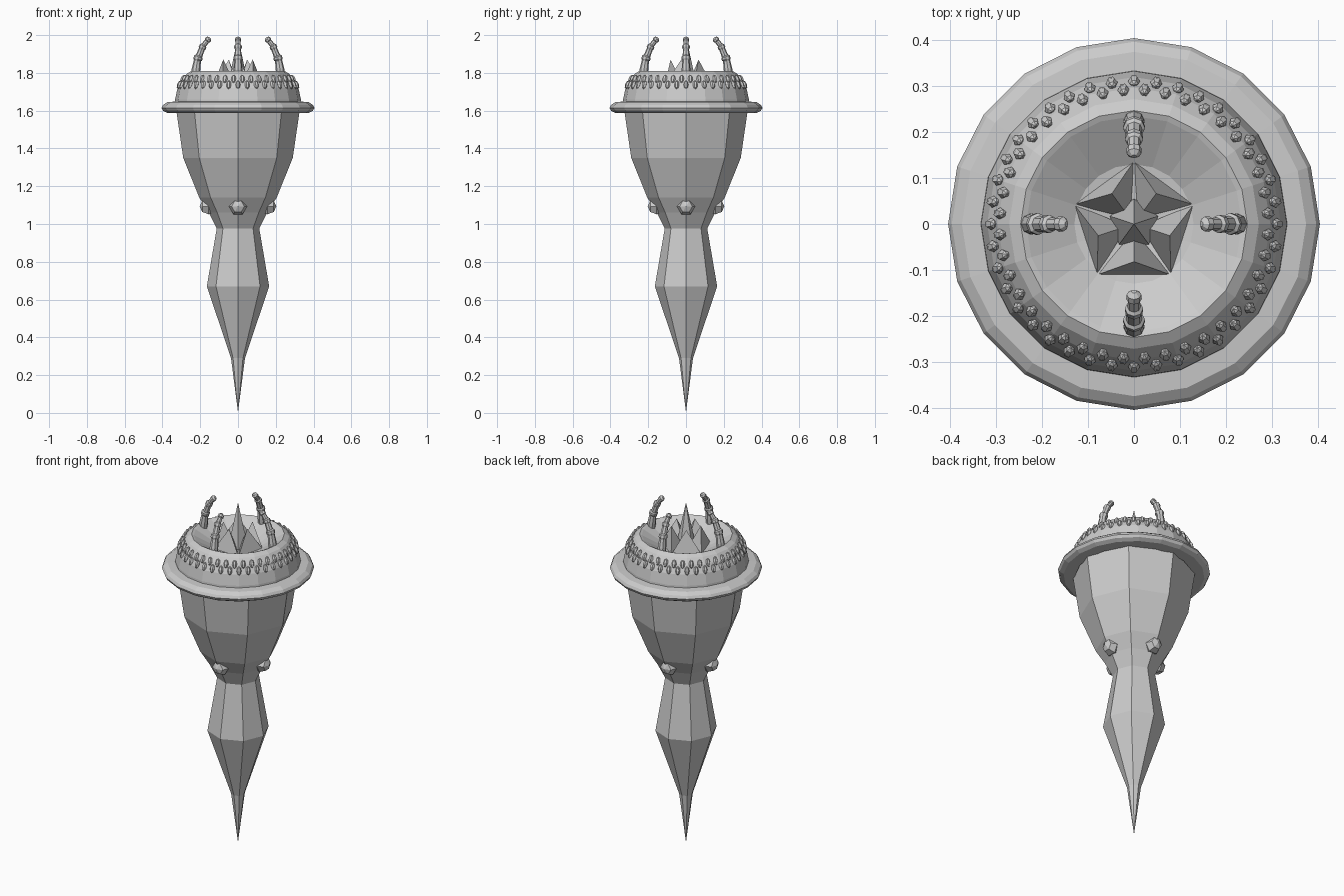
import bpy, bmesh
from math import pi, sin, cos
from mathutils import Vector, Matrix

if "Cube" in bpy.data.objects:
    bpy.data.objects.remove(bpy.data.objects["Cube"])


def finish(bm, name):
    bmesh.ops.recalc_face_normals(bm, faces=bm.faces)
    me = bpy.data.meshes.new(name)
    bm.to_mesh(me)
    bm.free()
    ob = bpy.data.objects.new(name, me)
    bpy.context.collection.objects.link(ob)
    return ob


def skin(bm, rings, closed=False):
    """Join rings of vertices; cap the ends unless the tube is closed."""
    n = len(rings[0])
    pairs = list(zip(rings, rings[1:])) + ([(rings[-1], rings[0])] if closed else [])
    for a, b in pairs:
        for i in range(n):
            j = (i + 1) % n
            bm.faces.new((a[i], a[j], b[j], b[i]))
    if not closed:
        bm.faces.new(rings[0])
        bm.faces.new(rings[-1])


def lathe(name, profile, sides, closed=False):
    bm = bmesh.new()
    rings = [[bm.verts.new((r * cos(2 * pi * i / sides), r * sin(2 * pi * i / sides), z))
              for i in range(sides)] for r, z in profile]
    skin(bm, rings, closed)
    return finish(bm, name)


# Faceted handle and cup: octagonal cross-section
lathe("lower_grip", [(.001, 0.01), (.037, .29), (.165, .67), (.112, .98)], 8)
lathe("upper_cup", [(.112, .975), (.155, 1.06), (.205, 1.14), (.29, 1.35), (.328, 1.61)], 8)

# Rounded brim
lathe("brim", [(.31, 1.588), (.375, 1.588), (.397, 1.6), (.405, 1.615),
               (.397, 1.63), (.375, 1.645), (.31, 1.65)], 20, closed=True)

# Domed crown with hollow top
lathe("crown", [(.335, 1.63), (.333, 1.66), (.32, 1.72), (.297, 1.765), (.272, 1.795),
                (.247, 1.81), (.235, 1.805), (.13, 1.745), (.02, 1.73)], 20)

# Two staggered rows of small gems round the crown
bm = bmesh.new()
for r, z, off in ((.311, 1.737, 0), (.293, 1.767, .5)):
    for k in range(40):
        m = (Matrix.Rotation(2 * pi * (k + off) / 40, 4, 'Z') @ Matrix.Translation((r, 0, z))
             @ Matrix.Rotation(-.35, 4, 'Y') @ Matrix.Diagonal((.013, .013, .024, 1)))
        bmesh.ops.create_uvsphere(bm, u_segments=6, v_segments=4, radius=1, matrix=m)
finish(bm, "crown_gems")

# Four studs at the base of the cup
bm = bmesh.new()
for k in range(4):
    m = (Matrix.Rotation(k * pi / 2, 4, 'Z') @ Matrix.Translation((.155, 0, 1.093))
         @ Matrix.Rotation(pi / 2, 4, 'Y'))
    bmesh.ops.create_uvsphere(bm, u_segments=6, v_segments=4, radius=.048, matrix=m)
finish(bm, "cup_studs")

# Four banded claws curling inward
path = [(.228, 1.77, .023), (.222, 1.82, .023), (.215, 1.865, .019), (.213, 1.872, .024),
        (.209, 1.885, .024), (.206, 1.89, .018), (.192, 1.925, .016), (.19, 1.932, .020),
        (.184, 1.943, .020), (.181, 1.947, .014), (.165, 1.968, .013), (.163, 1.971, .017),
        (.154, 1.98, .016), (.147, 1.985, .006)]
bm = bmesh.new()
for k in range(4):
    rot = Matrix.Rotation(k * pi / 2, 3, 'Z')
    rings = []
    for i, (x, z, rad) in enumerate(path):
        a, b = path[max(i - 1, 0)], path[min(i + 1, len(path) - 1)]
        t = Vector((b[0] - a[0], 0, b[1] - a[1])).normalized()
        side, up = Vector((0, 1, 0)), t.cross(Vector((0, 1, 0)))
        rings.append([bm.verts.new(rot @ (Vector((x, 0, z)) + rad *
                      (side * cos(j * pi / 4) + up * sin(j * pi / 4)))) for j in range(8)])
    skin(bm, rings)
finish(bm, "claws")

# Crystal cluster: five outer shards on a pentagon, and a central needle
bm = bmesh.new()


def polar(r, deg, z):
    return bm.verts.new((r * cos(deg * pi / 180), r * sin(deg * pi / 180), z))


for k in range(5):
    a = 54 + 72 * k
    base = [polar(.137, a - 36, 1.74), polar(.137, a + 36, 1.74), polar(.015, a, 1.74)]
    tip = polar(.082, a, 1.87)
    bm.faces.new(base)
    for i in range(3):
        bm.faces.new((base[i], base[(i + 1) % 3], tip))
needle = [polar(.055, 90 + 72 * k, 1.74) for k in range(5)]
tip = polar(0, 0, 1.995)
bm.faces.new(needle)
for i in range(5):
    bm.faces.new((needle[i], needle[(i + 1) % 5], tip))
finish(bm, "crystal_cluster")
